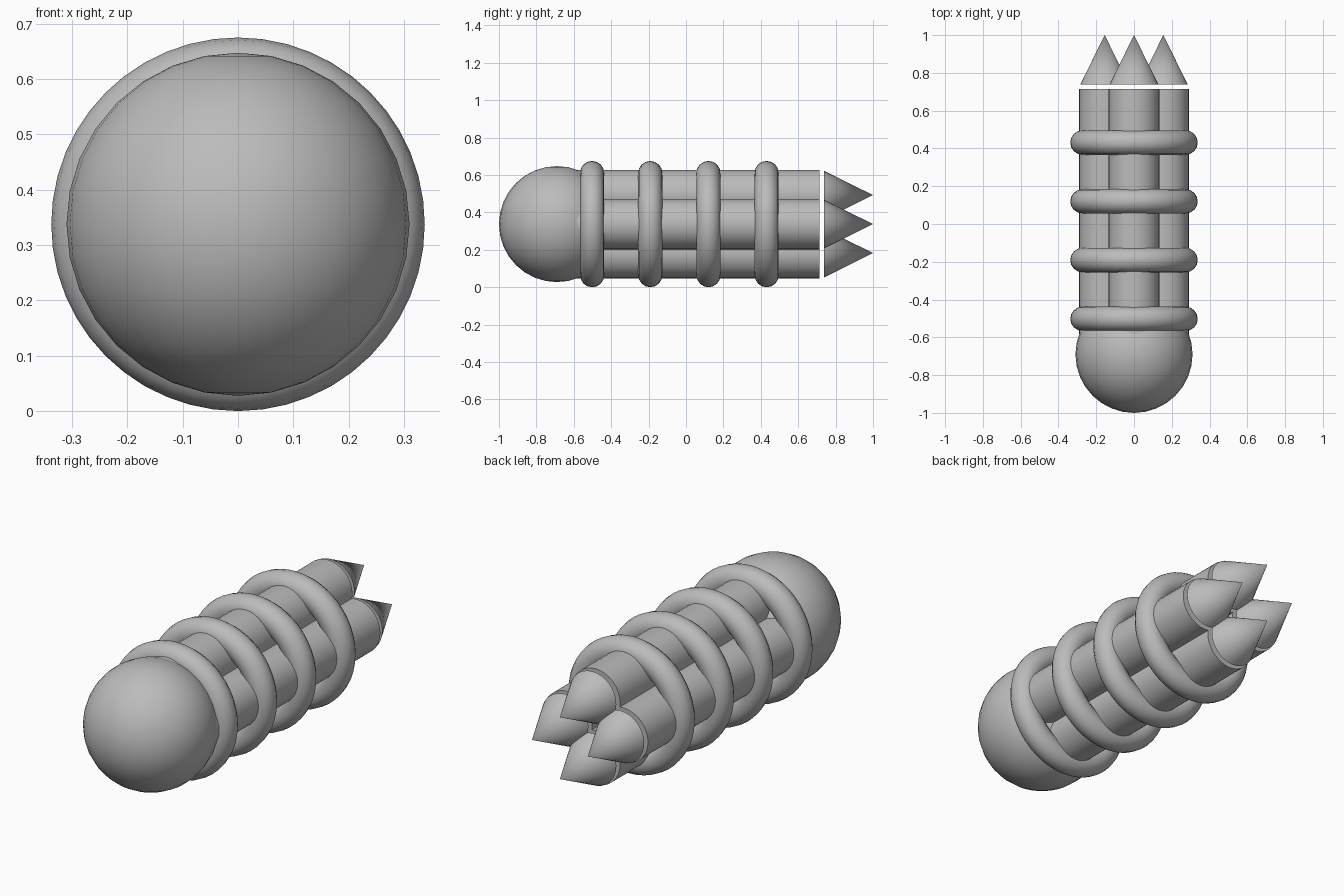
import bpy
import math

if "Cube" in bpy.data.objects:
    bpy.data.objects.remove(bpy.data.objects["Cube"])

grey = bpy.data.materials.new("plain grey")
grey.diffuse_color = (0.5, 0.5, 0.5, 1)
grey.use_nodes = True
grey.node_tree.nodes["Principled BSDF"].inputs["Base Color"].default_value = grey.diffuse_color

ZC = 0.3375                    # height of the long axis
ALONG_Y = (-math.pi / 2, 0, 0)  # turns local +z to +y


def finish(name, angle=40):
    ob = bpy.context.object
    ob.name = name
    ob.data.materials.append(grey)
    bpy.ops.object.shade_smooth_by_angle(angle=math.radians(angle))
    return ob


# Round end ball
bpy.ops.mesh.primitive_uv_sphere_add(segments=32, ring_count=16, radius=0.31,
                                     location=(0, -0.69, ZC))
finish("end_ball")

# Four parallel tubes, each with a separate pointed tip
Y0, Y1 = -0.59, 0.715
for i, (dx, dz) in enumerate([(1, 0), (0, 1), (-1, 0), (0, -1)]):
    x, z = dx * 0.155, ZC + dz * 0.155
    bpy.ops.mesh.primitive_cylinder_add(vertices=32, radius=0.135, depth=Y1 - Y0,
                                        location=(x, (Y0 + Y1) / 2, z),
                                        rotation=ALONG_Y)
    finish(f"tube_{i + 1}")
    bpy.ops.mesh.primitive_cone_add(vertices=32, radius1=0.13, radius2=0, depth=0.262,
                                    location=(x, 0.869, z), rotation=ALONG_Y)
    finish(f"tip_{i + 1}")

# Four binding rings
for i in range(4):
    bpy.ops.mesh.primitive_torus_add(major_radius=0.273, minor_radius=0.0645,
                                     major_segments=48, minor_segments=16,
                                     location=(0, -0.502 + 0.311 * i, ZC),
                                     rotation=ALONG_Y)
    finish(f"ring_{i + 1}")
